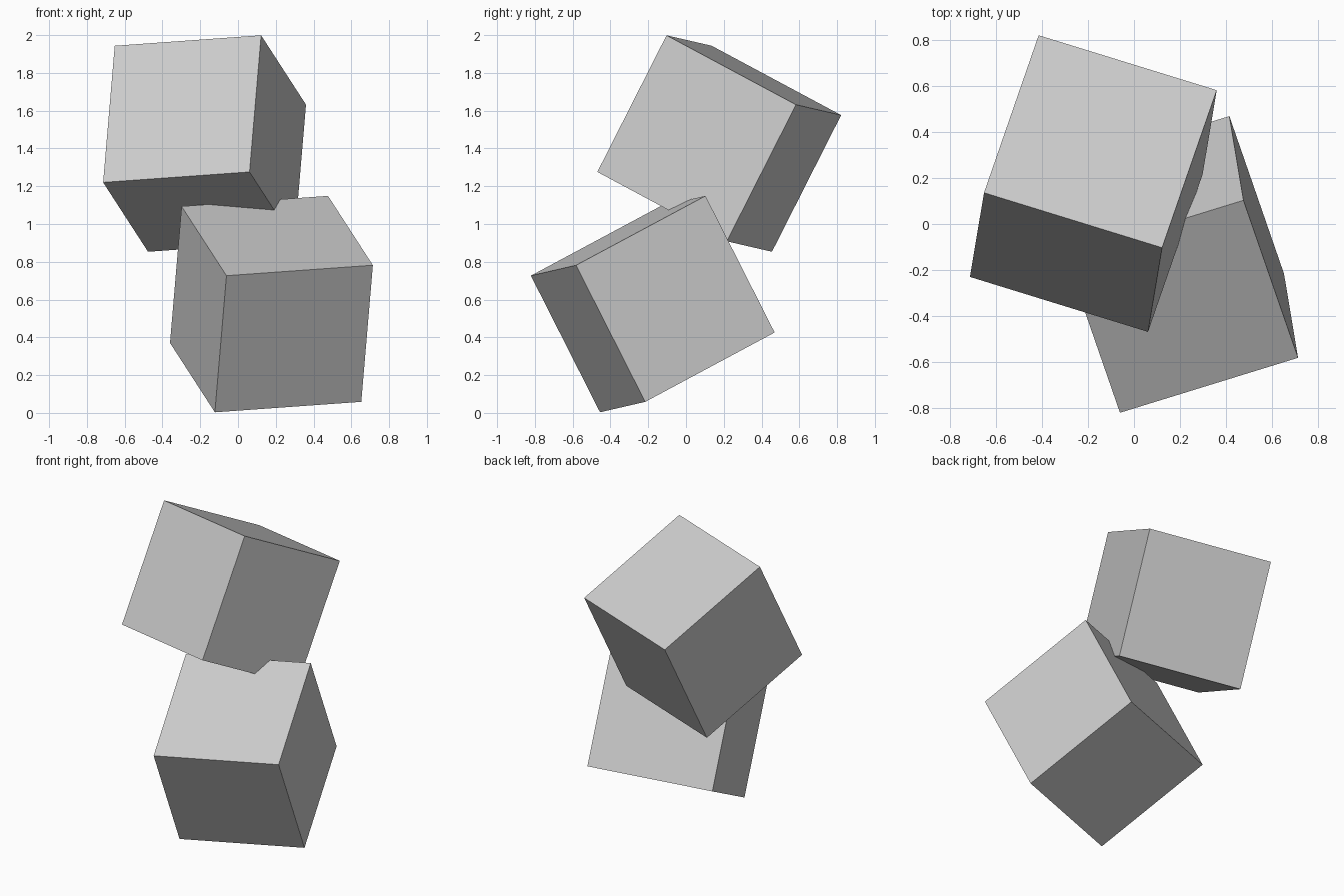
import bpy
from mathutils import Matrix, Vector

if "Cube" in bpy.data.objects:
    bpy.data.objects.remove(bpy.data.objects["Cube"])

SIDE = 0.813


def tilted_cube(name, centre, s):
    # s mirrors the tilt front to back
    x = Vector((0.953, -0.294 * s, 0.068)).normalized()
    z = Vector((0.073, 0.451 * s, 0.889))
    z = (z - x * z.dot(x)).normalized()
    y = z.cross(x)
    rot = Matrix((x, y, z)).transposed()
    bpy.ops.mesh.primitive_cube_add(size=SIDE)
    cube = bpy.context.object
    cube.name = name
    cube.matrix_world = Matrix.Translation(centre) @ rot.to_4x4()
    return cube


# Two equal cubes with mirrored tilts, overlapping at one corner
tilted_cube("upper_cube", (-0.177, 0.176, 1.426), 1)
tilted_cube("lower_cube", (0.177, -0.176, 0.576), -1)
